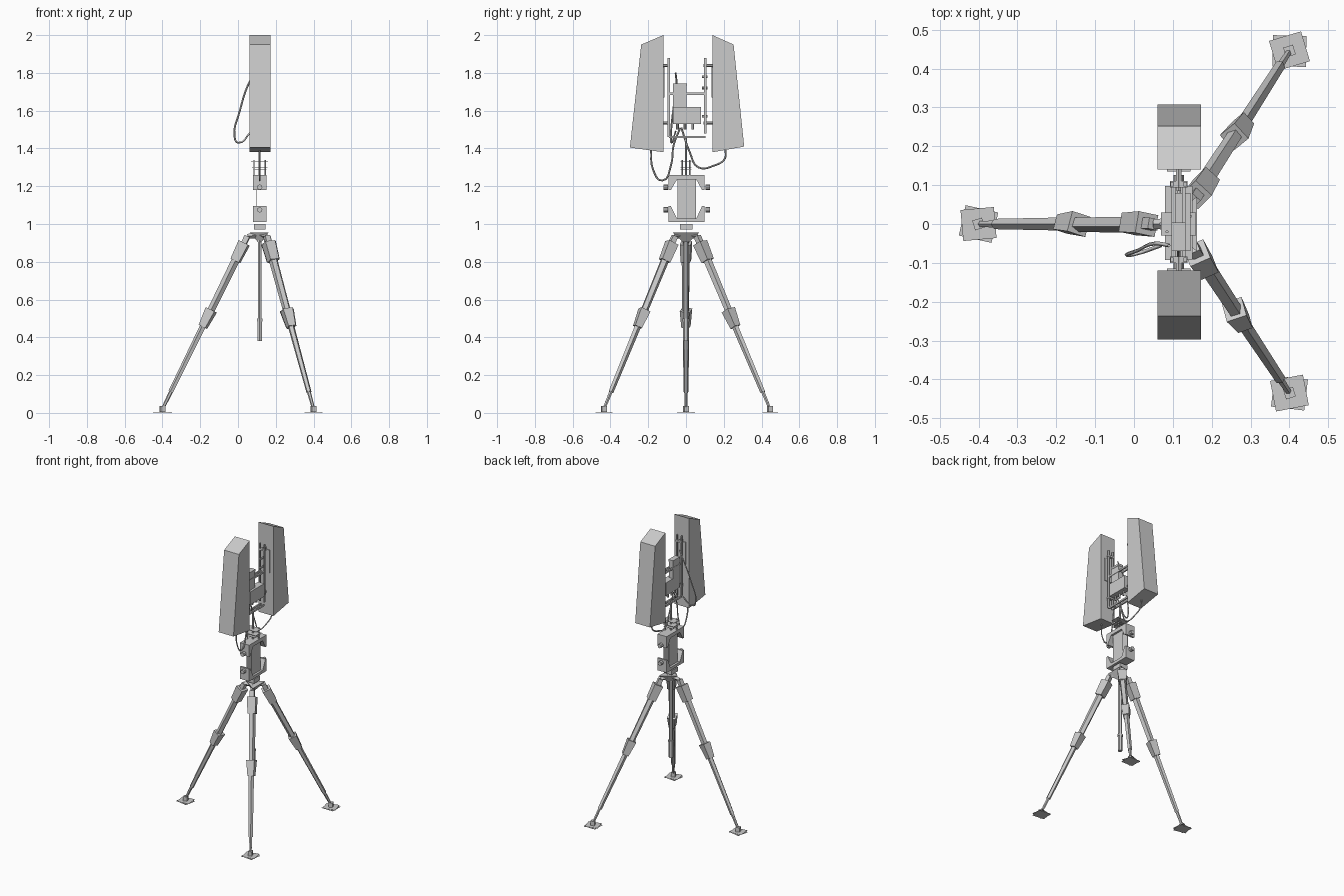
import bpy, bmesh, math
from mathutils import Vector, Matrix

if "Cube" in bpy.data.objects:
    bpy.data.objects.remove(bpy.data.objects["Cube"])

grey = bpy.data.materials.new("light_grey")
grey.use_nodes = True
COL = (0.6, 0.6, 0.6, 1)
grey.diffuse_color = COL
grey.node_tree.nodes["Principled BSDF"].inputs["Base Color"].default_value = COL

CX = 0.115  # mast axis


def finish(name, bm):
    bmesh.ops.recalc_face_normals(bm, faces=bm.faces)
    me = bpy.data.meshes.new(name)
    bm.to_mesh(me)
    bm.free()
    me.materials.append(grey)
    ob = bpy.data.objects.new(name, me)
    bpy.context.collection.objects.link(ob)
    return ob


def box(name, x0, x1, y0, y1, z0, z1, turn=0):
    bm = bmesh.new()
    bmesh.ops.create_cube(bm, size=1)
    m = (Matrix.Translation(((x0 + x1) / 2, (y0 + y1) / 2, (z0 + z1) / 2))
         @ Matrix.Rotation(turn, 4, 'Z')
         @ Matrix.Diagonal((x1 - x0, y1 - y0, z1 - z0, 1)))
    bm.transform(m)
    return finish(name, bm)


def beam(name, p, q, r1, r2=None, sides=6, spin=0):
    p, q = Vector(p), Vector(q)
    d = q - p
    bm = bmesh.new()
    bmesh.ops.create_cone(bm, cap_ends=True, segments=sides, radius1=r1,
                          radius2=r1 if r2 is None else r2, depth=d.length)
    bm.transform(Matrix.Translation((p + q) / 2)
                 @ d.to_track_quat('Z', 'Y').to_matrix().to_4x4()
                 @ Matrix.Rotation(spin, 4, 'Z'))
    return finish(name, bm)


def prism(name, profile, x0, x1):
    """Extrude a (y, z) outline along x."""
    bm = bmesh.new()
    f = bm.faces.new([bm.verts.new((x0, y, z)) for y, z in profile])
    ext = bmesh.ops.extrude_face_region(bm, geom=[f])
    vs = [v for v in ext["geom"] if isinstance(v, bmesh.types.BMVert)]
    bmesh.ops.translate(bm, verts=vs, vec=(x1 - x0, 0, 0))
    return finish(name, bm)


def cable(name, pts, r=0.005):
    cu = bpy.data.curves.new(name, 'CURVE')
    cu.dimensions = '3D'
    cu.bevel_depth = r
    cu.bevel_resolution = 0
    cu.resolution_u = 4
    sp = cu.splines.new('BEZIER')
    sp.bezier_points.add(len(pts) - 1)
    for bp, p in zip(sp.bezier_points, pts):
        bp.co = p
        bp.handle_left_type = bp.handle_right_type = 'AUTO'
    cu.materials.append(grey)
    ob = bpy.data.objects.new(name, cu)
    bpy.context.collection.objects.link(ob)


# Tripod legs
LEGS = {"right": ((-0.40, 0, 0.02), (0.05, 0, 0.935)),
        "front_left": ((0.40, -0.435, 0.02), (0.152, -0.06, 0.935)),
        "back_left": ((0.40, 0.445, 0.02), (0.152, 0.06, 0.935))}
for i, (side, (foot, top)) in enumerate(LEGS.items()):
    a, b = Vector(foot), Vector(top)

    def at(z):
        return a.lerp(b, (z - a.z) / (b.z - a.z))

    n = side + "_leg_"
    beam(n + "tip", a, at(0.13), 0.008, 0.011)
    beam(n + "lower_tube", at(0.11), at(0.50), 0.014, 0.018, 5)
    beam(n + "joint", at(0.455), at(0.545), 0.028, 0.038, 4, 0.5)
    beam(n + "upper_tube", at(0.53), at(0.83), 0.020, 0.023, 5, 0.3)
    beam(n + "collar", at(0.805), at(0.90), 0.035, 0.040, 4, 0.6)
    beam(n + "stub", at(0.88), b, 0.020, 0.020, 4, 0.6)
    x, y, _ = foot
    box(n + "ankle", x - 0.013, x + 0.013, y - 0.013, y + 0.013, 0.006, 0.036, 0.3)
    # two crossed foot plates
    for k, (turn, z) in enumerate(((-0.22, 0.0), (0.09, 0.004))):
        box(n + "foot_plate_%d" % k, x - 0.043, x + 0.043, y - 0.040, y + 0.040,
            z, z + 0.002, turn + i * 0.1)
    # hub lug holding the leg
    beam(n + "hub_lug", b, (CX + (b.x - CX) * 0.3, b.y * 0.3, 0.94), 0.012, 0.016, 4)

# Hub and centre column
bm = bmesh.new()
low = [bm.verts.new((CX + 0.2 * dx, 0.25 * y, 0.905)) for dx, y in
       ((-0.052, 0), (0.047, -0.07), (0.047, 0.07))]
high = [bm.verts.new((CX + dx, y, 0.955)) for dx, y in
        ((-0.052, 0), (0.047, -0.07), (0.047, 0.07))]
bm.faces.new(low)
bm.faces.new(high)
for i in range(3):
    j = (i + 1) % 3
    bm.faces.new((low[i], low[j], high[j], high[i]))
finish("tripod_hub", bm)
beam("centre_column", (CX, 0, 0.50), (CX, 0, 0.93), 0.012)
beam("column_sleeve", (CX, 0, 0.38), (CX, 0, 0.485), 0.015)
beam("column_ring", (CX, 0, 0.485), (CX, 0, 0.50), 0.018)
box("hub_mount", 0.085, 0.145, -0.032, 0.035, 0.97, 1.0)

# Open housing: two side sheets between flared end brackets
for s, x in (("right", 0.095), ("left", 0.134)):
    box("housing_sheet_" + s, x, x + 0.002, -0.045, 0.052, 1.03, 1.235)
for name, zo, zi, zl in (("top", 1.26, 1.235, 1.18), ("bottom", 1.01, 1.03, 1.095)):
    prism("housing_%s_bracket" % name,
          [(-0.092, zo), (0.098, zo), (0.098, zl), (0.085, zl), (0.055, zi),
           (-0.048, zi), (-0.080, zl), (-0.092, zl)], 0.08, 0.15)
for s in (-1, 1):
    for k, z in enumerate((1.075, 1.195)):
        y = 0.004 + s * 0.11
        beam("clamp_knob_%d_%d" % (s > 0, k), (CX, y - 0.012, z), (CX, y + 0.012, z), 0.014, sides=8)

# Turntable plates and post
for k, (z, r) in enumerate(((1.285, 0.035), (1.30, 0.042), (1.328, 0.045))):
    box("turntable_plate_%d" % k, CX - r, CX + r, -0.03, 0.03, z, z + 0.003)
for s in (-1, 1):
    beam("turntable_bolt_%d" % (s > 0), (CX + s * 0.03, s * 0.02, 1.26),
         (CX + s * 0.03, s * 0.02, 1.34), 0.004)
beam("turntable_post", (CX, 0, 1.26), (CX, 0, 1.46), 0.006)

# Wedge-shaped panels
prism("front_panel", [(-0.12, 2.0), (-0.12, 1.38), (-0.297, 1.405), (-0.237, 1.95)], 0.06, 0.173)
prism("back_panel", [(0.14, 2.0), (0.14, 1.38), (0.308, 1.41), (0.252, 1.95)], 0.06, 0.173)
box("front_panel_plate", 0.085, 0.145, -0.12, -0.115, 1.67, 1.83)
box("back_panel_plate", 0.085, 0.145, 0.135, 0.14, 1.67, 1.83)

# Panel frame
for side, y, yp, z0 in (("front", -0.092, -0.135, 1.46), ("back", 0.102, 0.15, 1.48)):
    for k, x in enumerate((0.098, 0.132)):
        box("%s_upright_%d" % (side, k), x - 0.004, x + 0.004, y - 0.006, y + 0.006, z0, 1.88)
    for k, z in enumerate((1.535, 1.84)):
        beam("%s_panel_arm_%d" % (side, k), (CX, yp, z), (CX, y * 0.92, z), 0.008)
        box("%s_arm_clamp_%d" % (side, k), 0.092, 0.138, y - 0.008, y + 0.008, z - 0.006, z + 0.006)
for k, z in enumerate((1.46, 1.69)):
    for j, x in enumerate((0.102, 0.128)):
        box("cross_bar_%d_%d" % (k, j), x - 0.005, x + 0.005, -0.09, 0.102, z - 0.006, z + 0.006)

# Electronics boxes between the panels
box("lower_unit", 0.098, 0.145, -0.07, 0.08, 1.53, 1.62)
box("upper_unit", 0.098, 0.13, -0.068, 0.002, 1.62, 1.74)
box("upper_unit_lid", 0.096, 0.132, -0.07, 0.004, 1.73, 1.745)
for k, y in enumerate((-0.045, -0.005, 0.035)):
    beam("unit_socket_%d" % k, (CX, y, 1.50), (CX, y, 1.53), 0.007)
for k, z in enumerate((1.57, 1.72, 1.78)):
    beam("back_peg_%d" % k, (CX, 0.085, z), (CX, 0.115, z), 0.007)

# Cables
cable("side_cable", [(0.09, -0.055, 1.80), (0.055, -0.05, 1.74), (0.01, -0.068, 1.60),
                     (-0.018, -0.08, 1.46), (0.0, -0.078, 1.43), (0.07, -0.055, 1.49)])
cable("front_cable", [(CX, -0.185, 1.395), (CX, -0.175, 1.29), (CX, -0.125, 1.23),
                      (CX, -0.08, 1.31), (CX, -0.065, 1.42), (CX, -0.03, 1.51)])
cable("back_cable", [(CX, -0.025, 1.51), (CX, 0.02, 1.38), (CX, 0.065, 1.30),
                     (CX, 0.15, 1.31), (CX, 0.205, 1.345), (CX, 0.21, 1.395)])
